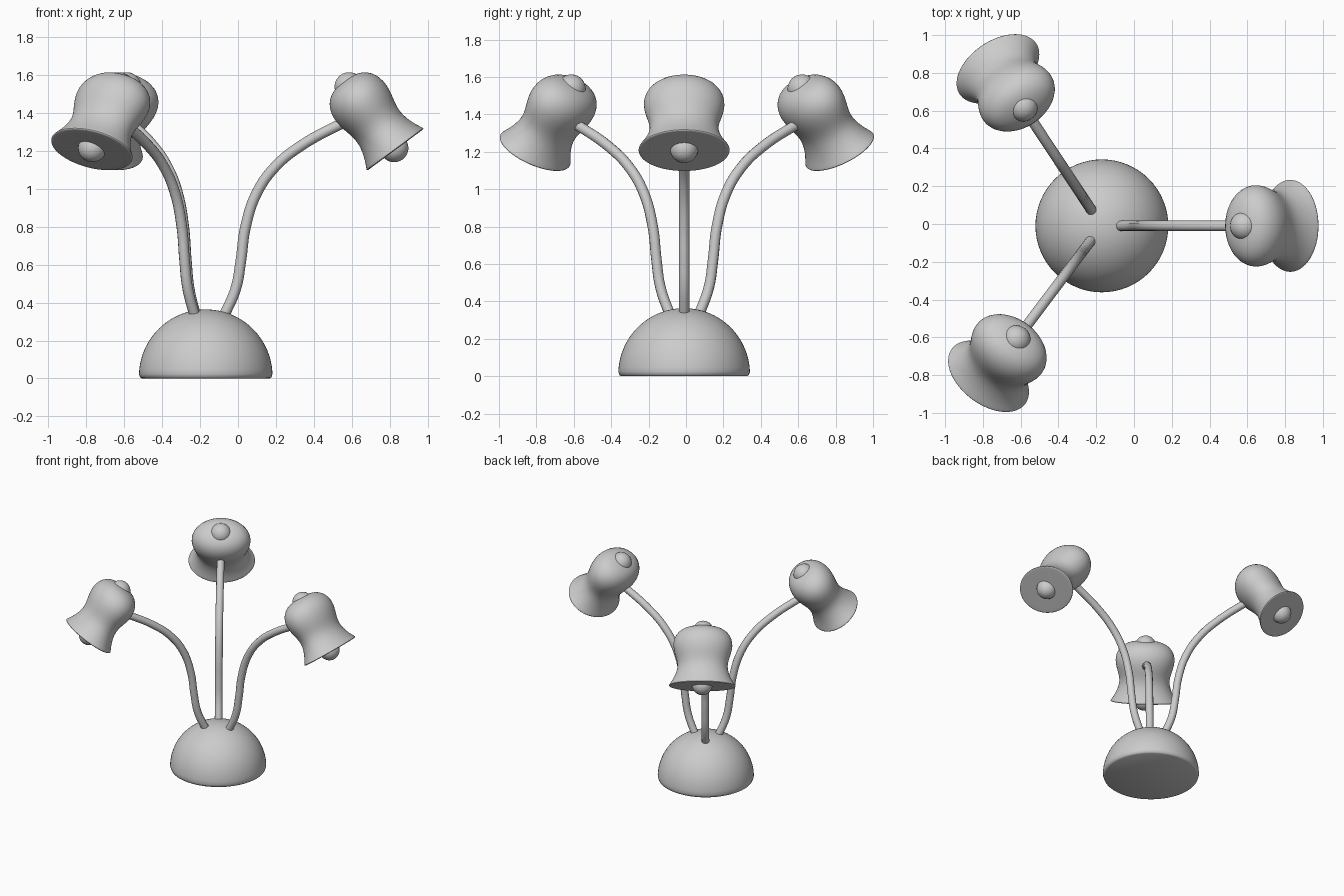
import bpy, bmesh, math
from mathutils import Matrix, Vector

if "Cube" in bpy.data.objects:
    bpy.data.objects.remove(bpy.data.objects["Cube"])

CENTRE = Vector((-0.17, -0.01, 0))
ANGLES = {"right": 0, "back": 123.5, "front": -127}
TILT = -36.4      # lean of each shade's axis
SQUASH = 0.76     # shades are oval in section


def lathe(name, profile, matrix, segments=48, subsurf=0):
    """Revolve (radius, height) points around z."""
    bm = bmesh.new()
    verts = [bm.verts.new((r, 0, h)) for r, h in profile]
    edges = [bm.edges.new(p) for p in zip(verts, verts[1:])]
    bmesh.ops.spin(bm, geom=verts + edges, cent=(0, 0, 0), axis=(0, 0, 1),
                   angle=math.tau, steps=segments, use_duplicate=False)
    bmesh.ops.remove_doubles(bm, verts=bm.verts, dist=1e-4)
    bmesh.ops.recalc_face_normals(bm, faces=bm.faces)
    mesh = bpy.data.meshes.new(name)
    bm.to_mesh(mesh)
    bm.free()
    return finish(name, mesh, matrix, subsurf)


def ball(name, radius, matrix):
    bm = bmesh.new()
    bmesh.ops.create_uvsphere(bm, u_segments=32, v_segments=16, radius=radius)
    mesh = bpy.data.meshes.new(name)
    bm.to_mesh(mesh)
    bm.free()
    return finish(name, mesh, matrix)


def finish(name, mesh, matrix, subsurf=0):
    obj = bpy.data.objects.new(name, mesh)
    bpy.context.collection.objects.link(obj)
    obj.matrix_world = matrix
    bpy.ops.object.select_all(action='DESELECT')
    obj.select_set(True)
    bpy.context.view_layer.objects.active = obj
    bpy.ops.object.shade_smooth_by_angle(angle=math.radians(50))
    if subsurf:
        mod = obj.modifiers.new("smooth", 'SUBSURF')
        mod.levels = mod.render_levels = subsurf
    return obj


# Domed base with a slightly rounded foot
R = 0.352
dome = [(0, 0), (0.335, 0), (0.346, 0.006)]
dome += [(R * math.cos(t), 0.012 + R * math.sin(t))
         for t in (math.radians(a) for a in range(2, 90, 4))] + [(0, 0.012 + R)]
lathe("base", dome, Matrix.Translation(CENTRE), 64)

# Bell shade profile, rim at height 0
BELL = [(0, 0), (0.225, 0), (0.241, 0), (0.246, 0.004), (0.240, 0.014),
        (0.215, 0.05), (0.192, 0.10), (0.181, 0.15), (0.190, 0.20),
        (0.208, 0.25), (0.219, 0.305), (0.212, 0.355), (0.184, 0.402),
        (0.135, 0.435), (0.07, 0.45), (0, 0.453)]

# Arm path as (distance from base centre, height)
ARM = [(0.06, 0.27), (0.11, 0.36), (0.16, 0.48), (0.185, 0.62), (0.21, 0.80),
       (0.27, 0.98), (0.37, 1.12), (0.50, 1.225), (0.70, 1.335), (0.79, 1.375)]


def arm(name, matrix):
    curve = bpy.data.curves.new(name, 'CURVE')
    curve.dimensions = '3D'
    curve.bevel_depth = 0.028
    curve.bevel_resolution = 4
    curve.resolution_u = 6
    curve.use_fill_caps = True
    spline = curve.splines.new('BEZIER')
    spline.bezier_points.add(len(ARM) - 1)
    for point, (r, z) in zip(spline.bezier_points, ARM):
        point.co = (r, 0, z)
        point.handle_left_type = point.handle_right_type = 'AUTO'
    obj = bpy.data.objects.new(name, curve)
    bpy.context.collection.objects.link(obj)
    obj.matrix_world = matrix


# Three arms, each carrying a shade, finial knob and bulb
for side, angle in ANGLES.items():
    turn = Matrix.Translation(CENTRE) @ Matrix.Rotation(math.radians(angle), 4, 'Z')
    arm(side + "_arm", turn)
    head = (turn @ Matrix.Translation((1.0, 0, 1.205))
            @ Matrix.Rotation(math.radians(TILT), 4, 'Y'))
    oval = head @ Matrix.Diagonal((SQUASH, 1, 1, 1))
    lathe(side + "_shade", BELL, oval, 40, subsurf=1)
    ball(side + "_knob", 0.077, head @ Matrix.Translation((0, 0, 0.412)))
    ball(side + "_bulb", 0.075, head @ Matrix.Translation((0, 0, 0.012)))
